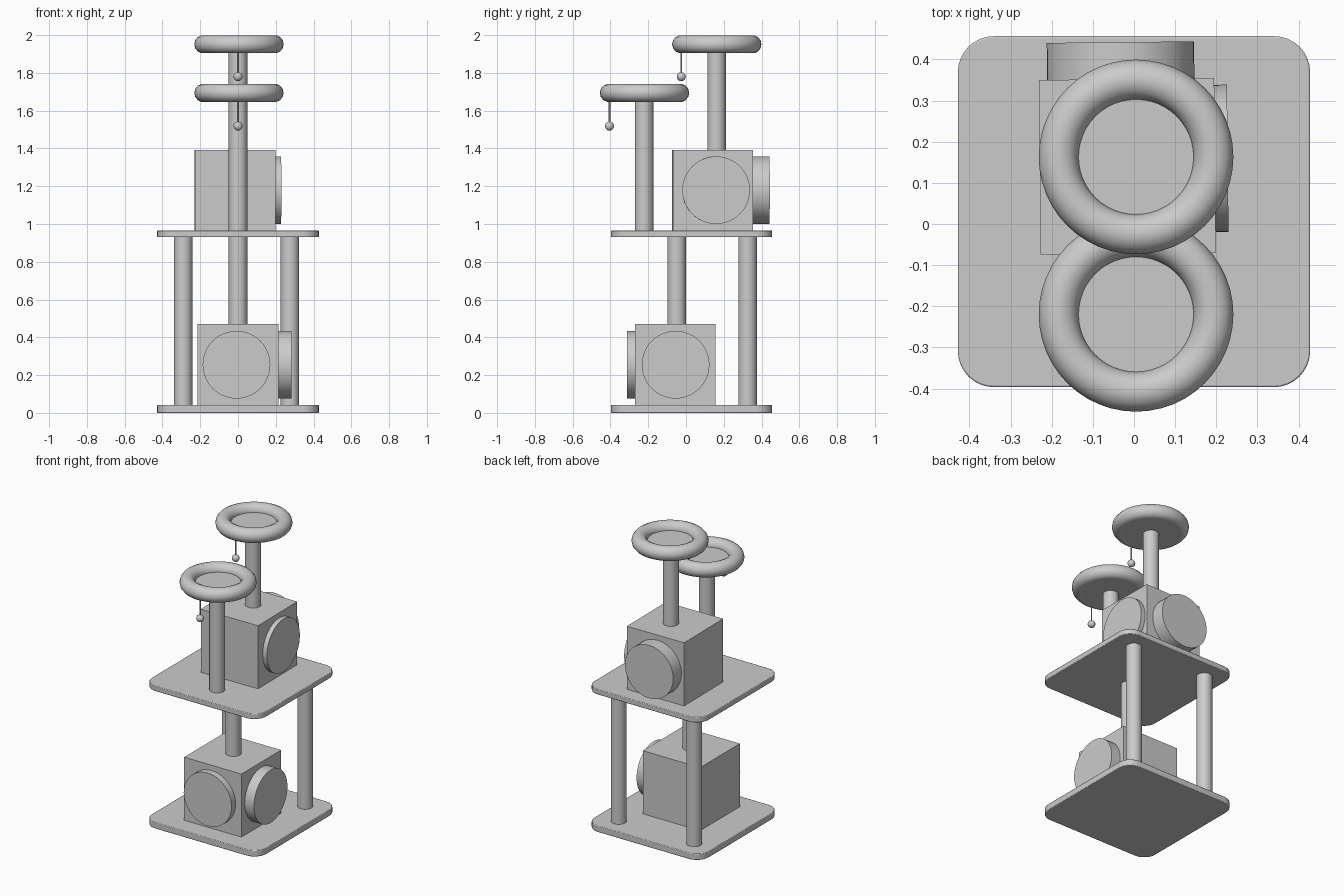
import bpy, bmesh
from math import pi, radians, cos, sin

if "Cube" in bpy.data.objects:
    bpy.data.objects.remove(bpy.data.objects["Cube"])


def finish(obj, name):
    obj.name = name
    bpy.ops.object.shade_smooth_by_angle(angle=radians(35))
    return obj


def cylinder(name, center, radius, depth, rot=(0, 0, 0), sides=32):
    bpy.ops.mesh.primitive_cylinder_add(vertices=sides, radius=radius, depth=depth,
                                        location=center, rotation=rot)
    return finish(bpy.context.object, name)


def post(name, x, y, z0, z1, radius=0.049, sides=32):
    return cylinder(name, (x, y, (z0 + z1) / 2), radius, z1 - z0, sides=sides)


def plate(name, z0, z1):
    # square board with rounded corners and slightly softened rims
    bpy.ops.mesh.primitive_cube_add(size=1, location=(0, 0.03, (z0 + z1) / 2))
    obj = bpy.context.object
    bm = bmesh.new()
    bm.from_mesh(obj.data)
    bmesh.ops.scale(bm, vec=(0.856, 0.853, z1 - z0), verts=bm.verts)
    upright = [e for e in bm.edges if abs(e.verts[0].co.z - e.verts[1].co.z) > 0.01]
    bmesh.ops.bevel(bm, geom=upright, offset=0.088, segments=8, profile=0.5,
                    affect='EDGES')
    bm.to_mesh(obj.data)
    bm.free()
    bev = obj.modifiers.new("rim", 'BEVEL')
    bev.width, bev.segments, bev.limit_method = 0.004, 2, 'ANGLE'
    return finish(obj, name)


def house(name, center, size, yaw, discs):
    # box with round door discs; each disc is (offset, direction, reach)
    bpy.ops.mesh.primitive_cube_add(size=1, location=center)
    box = bpy.context.object
    box.scale = size
    box.rotation_euler.z = yaw
    box.name = name
    for label, axis, shift, start, end in discs:
        mid, depth = (start + end) / 2, abs(end - start)
        dx, dy = (mid, shift) if axis == 'X' else (shift, mid)
        loc = (center[0] + dx * cos(yaw) - dy * sin(yaw),
               center[1] + dx * sin(yaw) + dy * cos(yaw), center[2])
        rot = (0, pi / 2, yaw) if axis == 'X' else (pi / 2, 0, yaw)
        cylinder(f"{name}_{label}_door", loc, 0.179, depth, rot, 48)


def perch(name, y, z, ball_y, ball_z):
    # padded ring, cushion floor and a ball on a string
    bpy.ops.mesh.primitive_torus_add(major_segments=48, minor_segments=14,
                                     major_radius=0.188, minor_radius=0.0485,
                                     location=(0.005, y, z))
    finish(bpy.context.object, f"{name}_ring")
    cylinder(f"{name}_cushion", (0.005, y, z - 0.023), 0.188, 0.048, sides=48)
    post(f"{name}_string", 0, ball_y, ball_z, z - 0.03, 0.004, 8)
    bpy.ops.mesh.primitive_uv_sphere_add(segments=16, ring_count=10, radius=0.024,
                                         location=(0, ball_y, ball_z))
    finish(bpy.context.object, f"{name}_ball")


# boards
plate("base_board", 0.0, 0.043)
plate("middle_board", 0.93, 0.966)

# posts
post("back_left_post", -0.29, 0.326, 0.03, 0.94)
post("back_right_post", 0.275, 0.326, 0.03, 0.94)
post("lower_house_post", 0, -0.049, 0.46, 0.94)
post("front_perch_post", 0, -0.222, 0.955, 1.67)
post("top_perch_post", 0, 0.162, 1.38, 1.93)

# houses
house("lower_house", (0, -0.057, 0.255), (0.428, 0.425, 0.43), 0,
      [("front", 'Y', -0.008, -0.15, -0.256), ("right", 'X', 0.002, 0.15, 0.283)])
house("upper_house", (-0.016, 0.14, 1.179), (0.426, 0.424, 0.428), radians(0.6),
      [("back", 'Y', -0.014, 0.15, 0.302), ("right", 'X', 0.017, 0.15, 0.244)])

# perches
perch("top_perch", 0.163, 1.9515, -0.025, 1.78)
perch("front_perch", -0.2195, 1.694, -0.405, 1.518)
